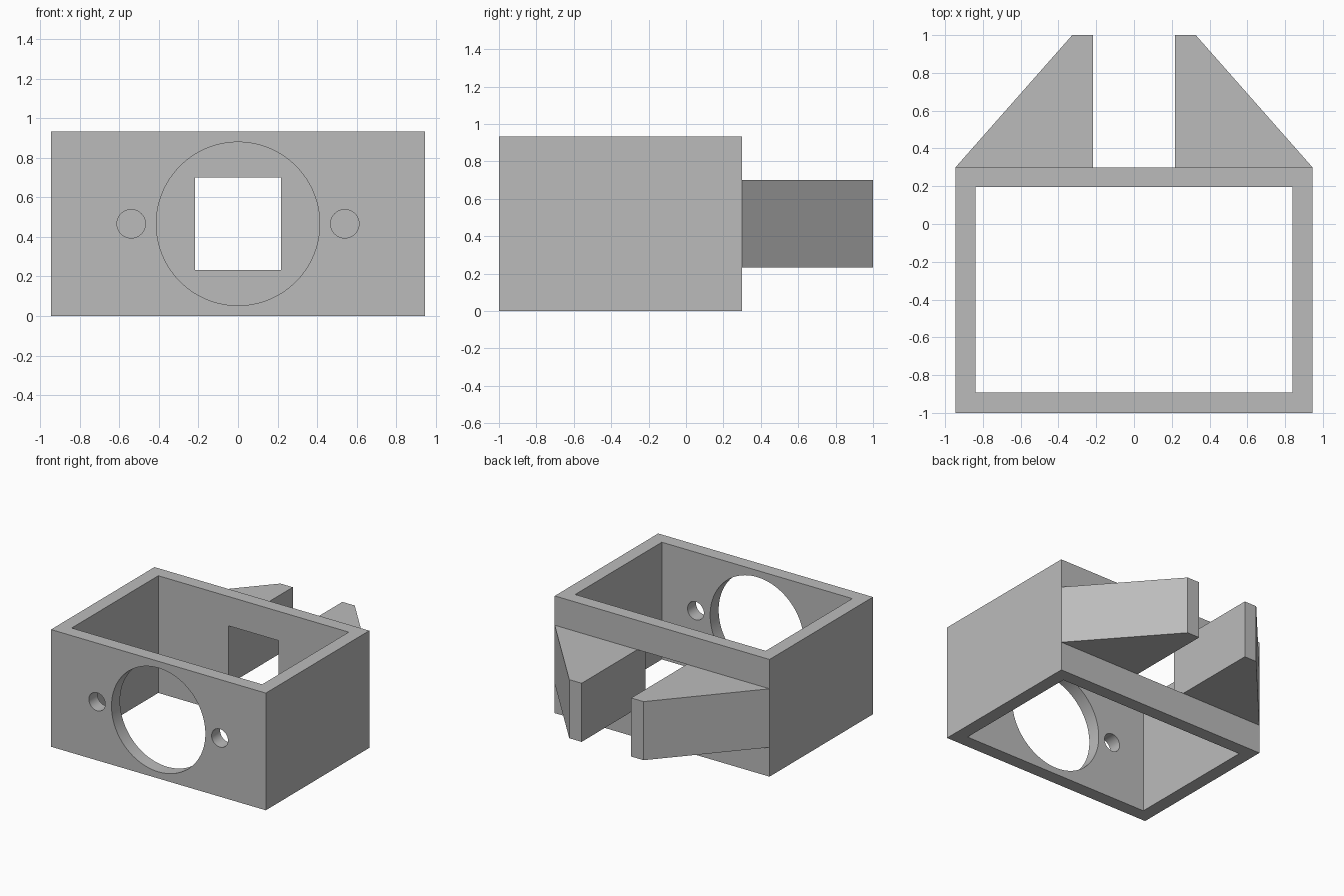
import bpy, bmesh, math

if "Cube" in bpy.data.objects:
    bpy.data.objects.remove(bpy.data.objects["Cube"], do_unlink=True)

grey = bpy.data.materials.new("plain grey")
grey.use_nodes = True
COLOUR = (0.5, 0.5, 0.5, 1)
grey.diffuse_color = COLOUR
grey.node_tree.nodes["Principled BSDF"].inputs["Base Color"].default_value = COLOUR

MID = 0.466  # height of the hole centres
HEIGHT = 2 * MID


def prism(name, outline, z0, z1):
    """Extrude a counter-clockwise xy outline from z0 to z1."""
    bm = bmesh.new()
    low = [bm.verts.new((x, y, z0)) for x, y in outline]
    high = [bm.verts.new((x, y, z1)) for x, y in outline]
    bm.faces.new(low[::-1])
    bm.faces.new(high)
    n = len(outline)
    for i in range(n):
        j = (i + 1) % n
        bm.faces.new((low[i], low[j], high[j], high[i]))
    mesh = bpy.data.meshes.new(name)
    bm.to_mesh(mesh)
    bm.free()
    mesh.materials.append(grey)
    obj = bpy.data.objects.new(name, mesh)
    bpy.context.collection.objects.link(obj)
    return obj


def block(name, x, y0, y1, z0, z1):
    return prism(name, [(-x, y0), (x, y0), (x, y1), (-x, y1)], z0, z1)


def bore(name, x, radius, sides):
    """Cylinder cutter through the front wall."""
    bpy.ops.mesh.primitive_cylinder_add(vertices=sides, radius=radius, depth=0.4,
                                        location=(x, -0.95, MID),
                                        rotation=(math.pi / 2, 0, 0))
    obj = bpy.context.object
    obj.name = name
    obj.data.materials.append(grey)
    return obj


# Open box frame, with its cutters
frame = block("box_frame", 0.945, -1, 0.3, 0, HEIGHT)
cutters = [
    block("cavity_cutter", 0.838, -0.893, 0.195, -0.2, HEIGHT + 0.2),
    block("window_cutter", 0.218, 0.1, 0.5, 0.233, 0.699),
    bore("large_hole_cutter", 0, 0.413, 96),
    bore("left_hole_cutter", 0.54, 0.072, 48),
    bore("right_hole_cutter", -0.54, 0.072, 48),
]
for cutter in cutters:
    cutter.hide_render = True
    cut = frame.modifiers.new(cutter.name, "BOOLEAN")
    cut.operation = "DIFFERENCE"
    cut.solver = "EXACT"
    cut.object = cutter

# Bake the cuts and discard the cutters
bpy.context.view_layer.update()
graph = bpy.context.evaluated_depsgraph_get()
baked = bpy.data.meshes.new_from_object(frame.evaluated_get(graph))
frame.modifiers.clear()
frame.data = baked
for cutter in cutters:
    bpy.data.objects.remove(cutter, do_unlink=True)

# Smooth bores with sharp rims
bpy.ops.object.select_all(action="DESELECT")
frame.select_set(True)
bpy.context.view_layer.objects.active = frame
bpy.ops.object.shade_smooth_by_angle(angle=math.radians(30))

# Tapered rear prongs, mirrored across the centre
taper = [(0.218, 0.3), (0.945, 0.3), (0.327, 1), (0.218, 1)]
prism("left_prong", taper, 0.233, 0.699)
prism("right_prong", [(-x, y) for x, y in reversed(taper)], 0.233, 0.699)
